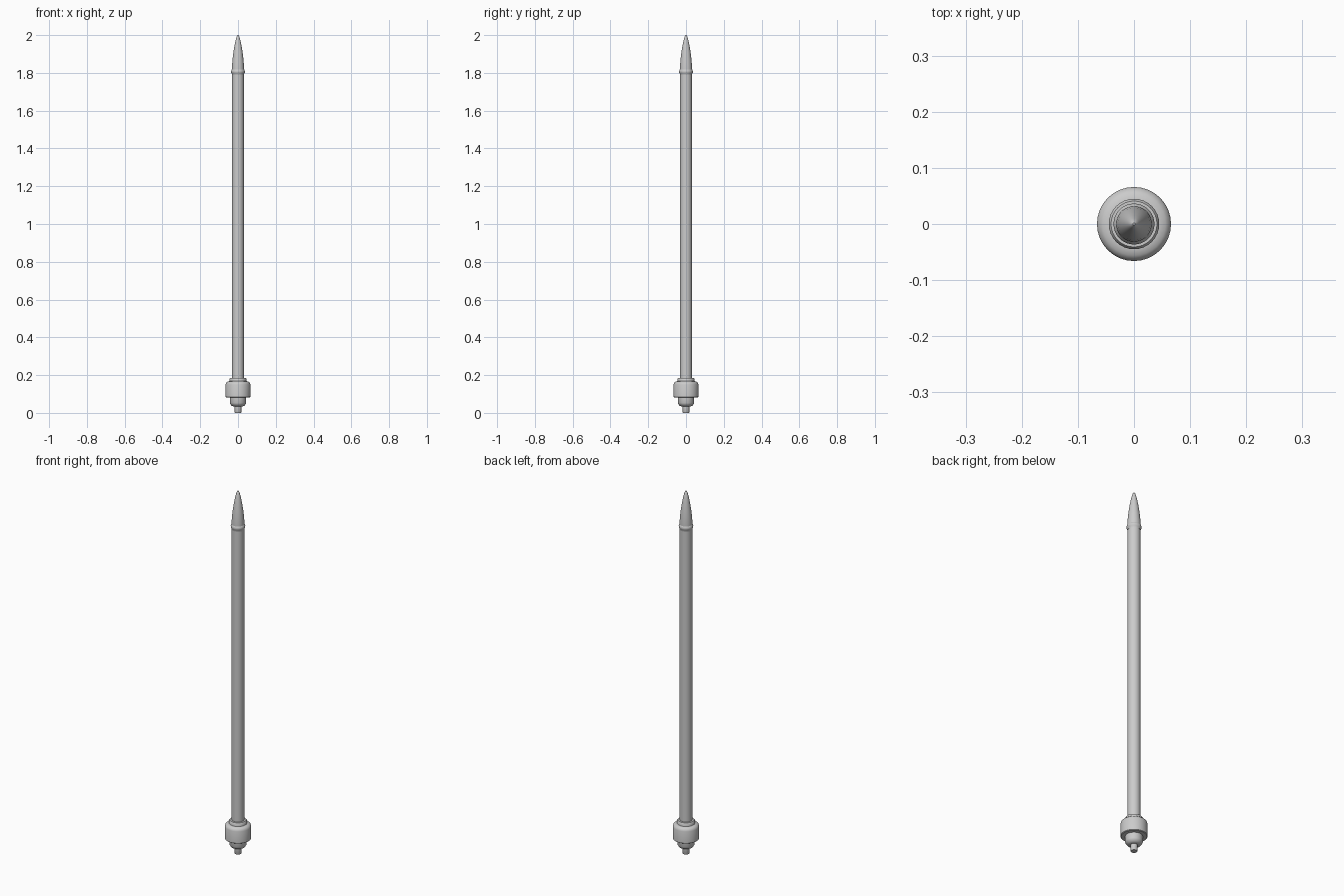
import bpy, math

if "Cube" in bpy.data.objects:
    bpy.data.objects.remove(bpy.data.objects["Cube"])

SIDES = 32

def lathe(name, profile):
    """Revolve an (r, z) profile, bottom to top, closing both ends."""
    verts, faces = [], []
    for r, z in profile:
        for i in range(SIDES):
            a = 2 * math.pi * i / SIDES
            verts.append((r * math.cos(a), r * math.sin(a), z))
    n = len(profile)
    for k in range(n - 1):
        for i in range(SIDES):
            j = (i + 1) % SIDES
            faces.append((k*SIDES + i, k*SIDES + j, (k+1)*SIDES + j, (k+1)*SIDES + i))
    faces.append(tuple(reversed(range(SIDES))))
    faces.append(tuple(range((n-1)*SIDES, n*SIDES)))
    mesh = bpy.data.meshes.new(name)
    mesh.from_pydata(verts, [], faces)
    ob = bpy.data.objects.new(name, mesh)
    bpy.context.collection.objects.link(ob)
    bpy.context.view_layer.objects.active = ob
    ob.select_set(True)
    bpy.ops.object.shade_smooth_by_angle(angle=math.radians(35))
    ob.select_set(False)
    return ob

# Stem and stepped lower plug
lathe("bottom_stem", [(0.016, 0.0), (0.018, 0.003), (0.018, 0.04)])
lathe("lower_plug", [(0.024, 0.034), (0.034, 0.038), (0.040, 0.046),
                     (0.043, 0.052), (0.043, 0.085)])

# Wide base collar with rounded shoulder
lathe("base_collar", [(0.062, 0.082), (0.066, 0.085), (0.066, 0.150),
                      (0.063, 0.159), (0.056, 0.165), (0.045, 0.168)])
lathe("upper_ring", [(0.045, 0.160), (0.045, 0.180), (0.041, 0.186)])

# Long straight shaft
lathe("shaft", [(0.0315, 0.17), (0.0315, 1.80)])

# Rounded band where the tip meets the shaft
lathe("tip_band", [(0.032, 1.788), (0.033, 1.797), (0.036, 1.801), (0.0365, 1.808),
                   (0.035, 1.814), (0.0325, 1.818)])

# Bullet-shaped tip
tip = [(0.0325, 1.805), (0.0325, 1.815), (0.0315, 1.84), (0.029, 1.87),
       (0.0255, 1.90), (0.021, 1.93), (0.0155, 1.96), (0.010, 1.983),
       (0.006, 1.994), (0.002, 2.0)]
lathe("pointed_tip", tip)
